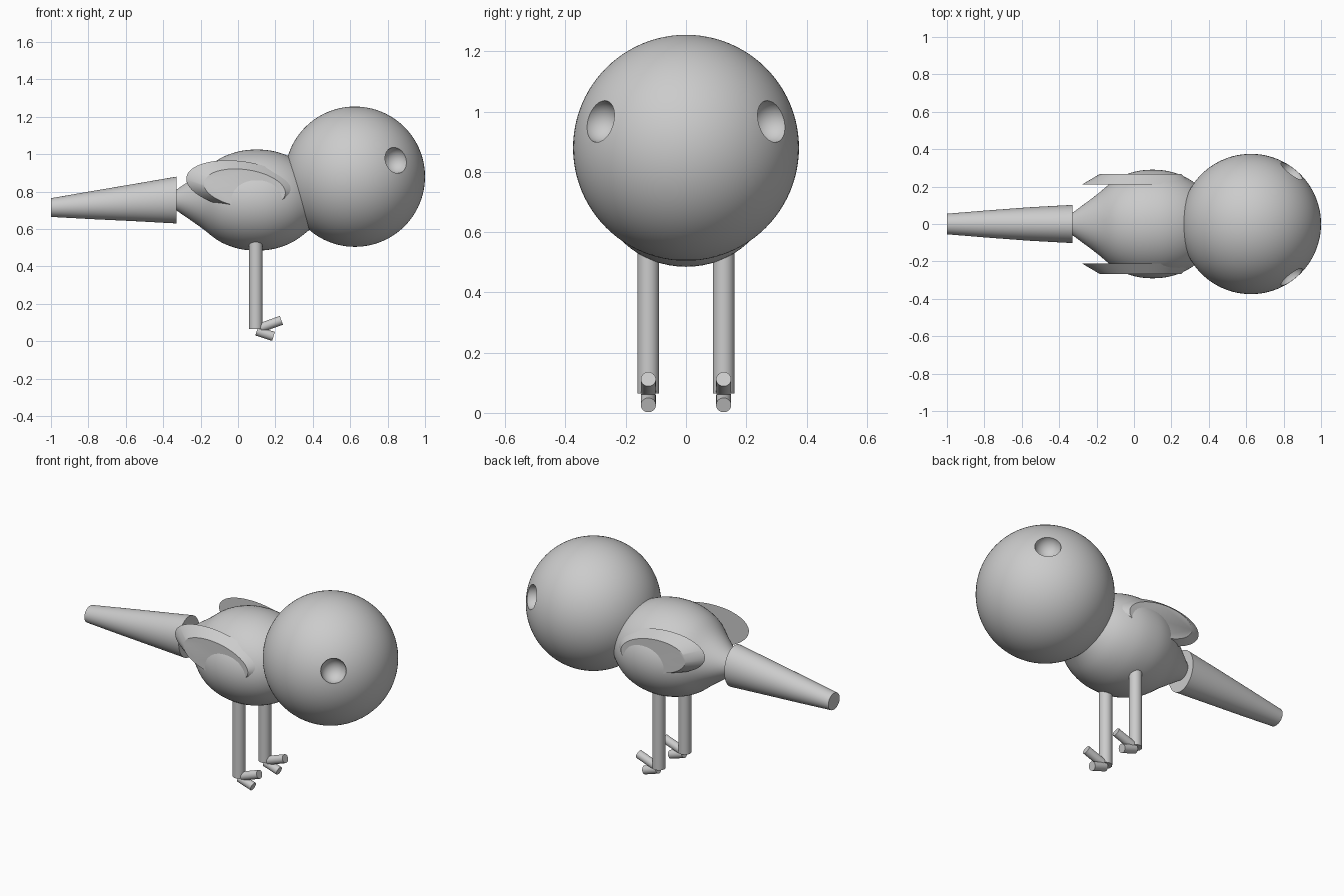
import bpy, math
from math import sin, cos, pi
from mathutils import Vector, Matrix

old = bpy.data.objects.get("Cube")
if old:
    bpy.data.objects.remove(old, do_unlink=True)

grey = bpy.data.materials.new("plain grey")
grey.use_nodes = True
COLOUR = (0.6, 0.6, 0.6, 1)
grey.diffuse_color = COLOUR
grey.node_tree.nodes["Principled BSDF"].inputs["Base Color"].default_value = COLOUR


def finish(ob, name):
    ob.name = name
    ob.data.materials.clear()
    ob.data.materials.append(grey)
    bpy.ops.object.select_all(action='DESELECT')
    ob.select_set(True)
    bpy.context.view_layer.objects.active = ob
    bpy.ops.object.shade_smooth_by_angle(angle=math.radians(32))
    return ob


def ellipse(centre, u, v, n=64):
    return [centre + u * cos(2 * pi * i / n) + v * sin(2 * pi * i / n) for i in range(n)]


def loft(name, rings):
    """Skin equal-sized rings of points and cap both ends."""
    n = len(rings[0])
    verts = [p for ring in rings for p in ring]
    faces = [(r * n + i, r * n + (i + 1) % n, (r + 1) * n + (i + 1) % n, (r + 1) * n + i)
             for r in range(len(rings) - 1) for i in range(n)]
    faces += [tuple(reversed(range(n))), tuple(range(len(verts) - n, len(verts)))]
    mesh = bpy.data.meshes.new(name)
    mesh.from_pydata(verts, [], faces)
    ob = bpy.data.objects.new(name, mesh)
    bpy.context.collection.objects.link(ob)
    return finish(ob, name)


def spline(points, steps=6):
    """Smooth a short profile with a Catmull-Rom curve."""
    pts = [Vector(p) for p in points]
    pts = [2 * pts[0] - pts[1]] + pts + [2 * pts[-1] - pts[-2]]
    out = []
    for a, b, c, d in zip(pts, pts[1:], pts[2:], pts[3:]):
        for k in range(steps):
            t = k / steps
            out.append(0.5 * (2 * b + (c - a) * t + (2 * a - 5 * b + 4 * c - d) * t * t
                              + (3 * b - a - 3 * c + d) * t ** 3))
    return out + [pts[-2]]


def tube(name, start, end, radius):
    start, end = Vector(start), Vector(end)
    bpy.ops.mesh.primitive_cylinder_add(vertices=32, radius=radius, depth=(end - start).length)
    ob = bpy.context.object
    ob.data.transform((end - start).to_track_quat('Z', 'Y').to_matrix().to_4x4())
    ob.location = (start + end) / 2
    return finish(ob, name)


def ball(name, centre, radius, segments):
    bpy.ops.mesh.primitive_uv_sphere_add(segments=segments, ring_count=segments // 2,
                                         radius=radius, location=centre)
    return finish(bpy.context.object, name)


Y, Z = Vector((0, 1, 0)), Vector((0, 0, 1))

# Body: a droplet along x, slightly wider than tall
profile = [(-0.36, 0.035), (-0.33, 0.055), (-0.2, 0.145), (-0.1, 0.22), (0, 0.259),
           (0.1, 0.27), (0.2, 0.259), (0.3, 0.22), (0.4, 0.145), (0.5, 0.07)]
loft("body", [ellipse(Vector((x, 0, 0.755)), Y * r * 1.075, Z * r) for x, r in spline(profile)])

# Tail: tapered oval tube
tail = [(-1, 0.715, 0.055, 0.05), (-0.78, 0.728, 0.073, 0.075),
        (-0.55, 0.742, 0.09, 0.1), (-0.33, 0.755, 0.102, 0.125)]
loft("tail", [ellipse(Vector((x, 0, z)), Y * ry, Z * rz) for x, z, ry, rz in tail])

# Head with two round hollow eye sockets
head_centre = Vector((0.625, 0, 0.88))
head = ball("head", head_centre, 0.375, 96)
for side in (1, -1):
    direction = Vector((0.22, side * 0.285, 0.088)).normalized()
    cutter = ball("socket_cutter", head_centre + direction * 0.37, 0.071, 48)
    cutter.hide_render = True
    mod = head.modifiers.new("eye socket", 'BOOLEAN')
    mod.operation, mod.solver, mod.object = 'DIFFERENCE', 'EXACT', cutter
    bpy.context.view_layer.objects.active = head
    bpy.ops.object.modifier_apply(modifier=mod.name)
    bpy.data.objects.remove(cutter, do_unlink=True)
finish(head, "head")

# Paired parts
tilt = Matrix.Rotation(math.radians(8), 3, 'Y')
for side, label in ((1, "left"), (-1, "right")):
    y = side * 0.125
    # Wing: bevelled oval plate, broad on the inside
    rings = [ellipse(Vector((cx, side * wy, cz)), tilt @ Vector((a, 0, 0)),
                     tilt @ Vector((0, 0, -side * b)))
             for cx, wy, cz, a, b in ((0.018, 0.212, 0.835, 0.297, 0.127),
                                      (0.035, 0.267, 0.818, 0.22, 0.1))]
    loft(label + "_wing", rings)
    # Leg and two toes
    tube(label + "_leg", (0.095, y, 0.065), (0.095, y, 0.6), 0.036)
    tube(label + "_upper_toe", (0.12, y, 0.072), (0.232, y, 0.112), 0.025)
    tube(label + "_lower_toe", (0.1, y, 0.055), (0.19, y, 0.026), 0.025)
